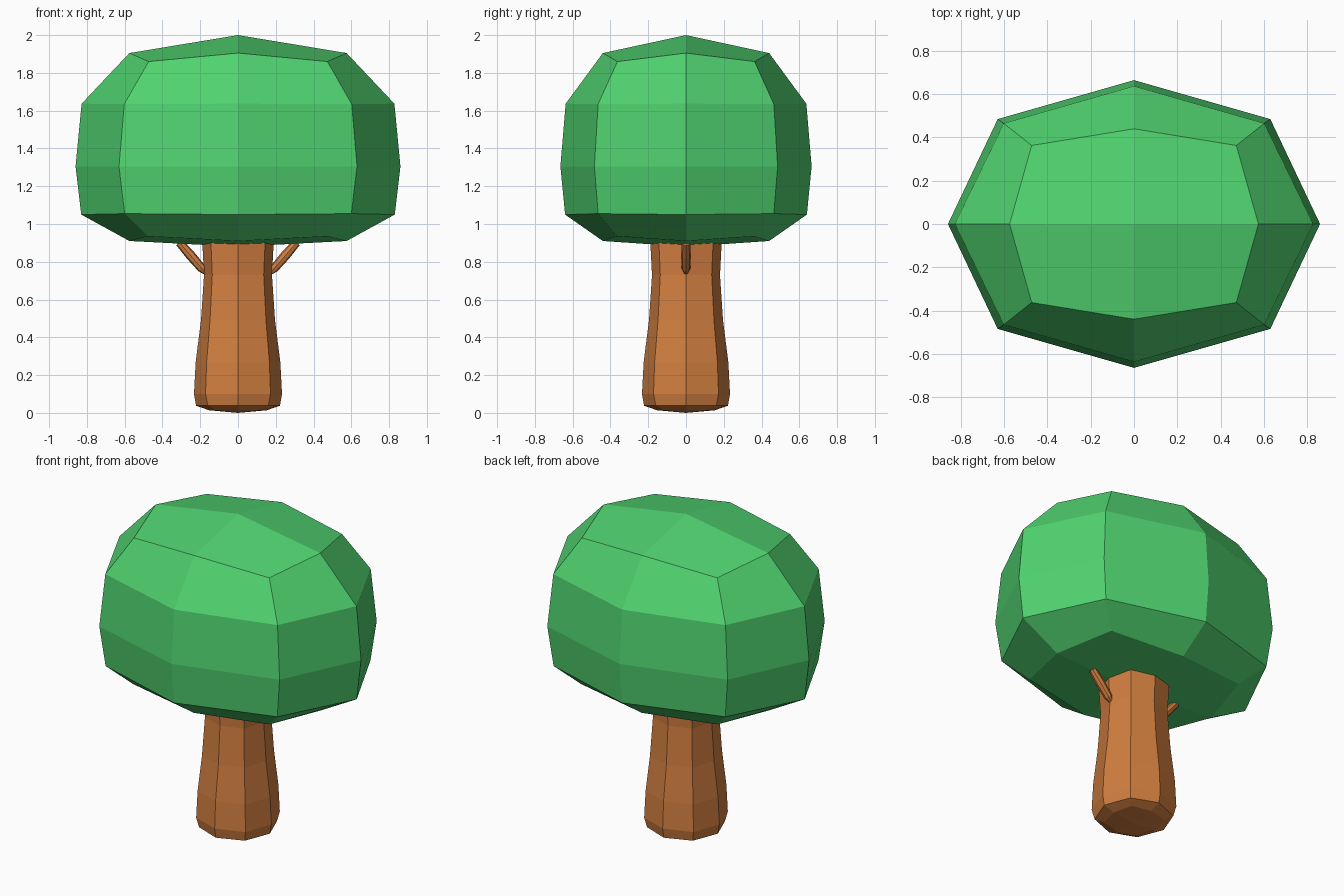
import bpy, bmesh, math
from mathutils import Vector

if "Cube" in bpy.data.objects:
    bpy.data.objects.remove(bpy.data.objects["Cube"])


def material(name, rgb):
    m = bpy.data.materials.new(name)
    m.diffuse_color = (*rgb, 1)
    m.use_nodes = True
    m.node_tree.nodes["Principled BSDF"].inputs["Base Color"].default_value = m.diffuse_color
    return m


leaf = material("leaf green", (0.08, 0.65, 0.16))
bark = material("bark brown", (0.64, 0.21, 0.05))


def rounded_block(name, rings, bottom, top, mat):
    """Eight-sided rings capped by four quads round a centre point.
    Ring: (axis x, axis y, corner x, corner y, axis z, corner z)."""
    bm = bmesh.new()
    loops = []
    for ax, ay, cx, cy, za, zc in rings:
        pts = [(ax, 0, za), (cx, cy, zc), (0, ay, za), (-cx, cy, zc),
               (-ax, 0, za), (-cx, -cy, zc), (0, -ay, za), (cx, -cy, zc)]
        loops.append([bm.verts.new(p) for p in pts])
    for lo, hi in zip(loops, loops[1:]):
        for i in range(8):
            j = (i + 1) % 8
            bm.faces.new((lo[i], lo[j], hi[j], hi[i]))
    for loop, z in ((loops[0], bottom), (loops[-1], top)):
        c = bm.verts.new((0, 0, z))
        for i in range(0, 8, 2):
            bm.faces.new((c, loop[i], loop[i + 1], loop[(i + 2) % 8]))
    bmesh.ops.recalc_face_normals(bm, faces=bm.faces)
    me = bpy.data.meshes.new(name)
    bm.to_mesh(me)
    bm.free()
    me.materials.append(mat)
    ob = bpy.data.objects.new(name, me)
    bpy.context.collection.objects.link(ob)
    return ob


# Leafy crown
rounded_block("crown", [
    (0.575, 0.44, 0.475, 0.365, 0.91, 0.935),
    (0.83, 0.64, 0.60, 0.465, 1.05, 1.055),
    (0.86, 0.665, 0.63, 0.485, 1.305, 1.305),
    (0.828, 0.637, 0.602, 0.465, 1.637, 1.635),
    (0.575, 0.44, 0.473, 0.363, 1.905, 1.86),
], 0.88, 2.0, leaf)

# Flared trunk
profile = [(0.153, 0.123, 0.014), (0.222, 0.16, 0.038), (0.233, 0.172, 0.10),
           (0.224, 0.166, 0.27), (0.196, 0.148, 0.49), (0.18, 0.136, 0.73),
           (0.19, 0.144, 0.92), (0.16, 0.125, 1.0)]
rounded_block("trunk", [(a, a, c, c, z, z) for a, c, z in profile],
              0.0, 1.02, bark)

# Two short branches leaning out under the crown
branch = [(0.012, 0.009, 0.0), (0.023, 0.017, 0.03),
          (0.026, 0.019, 0.12), (0.022, 0.016, 0.21)]
for side, label in ((1, "right"), (-1, "left")):
    ob = rounded_block("branch_" + label,
                       [(a, a, c, c, z, z) for a, c, z in branch],
                       -0.004, 0.215, bark)
    ob.location = (side * 0.172, 0, 0.742)
    ob.rotation_euler = Vector((side * 0.125, 0, 0.145)).to_track_quat('Z', 'Y').to_euler()
